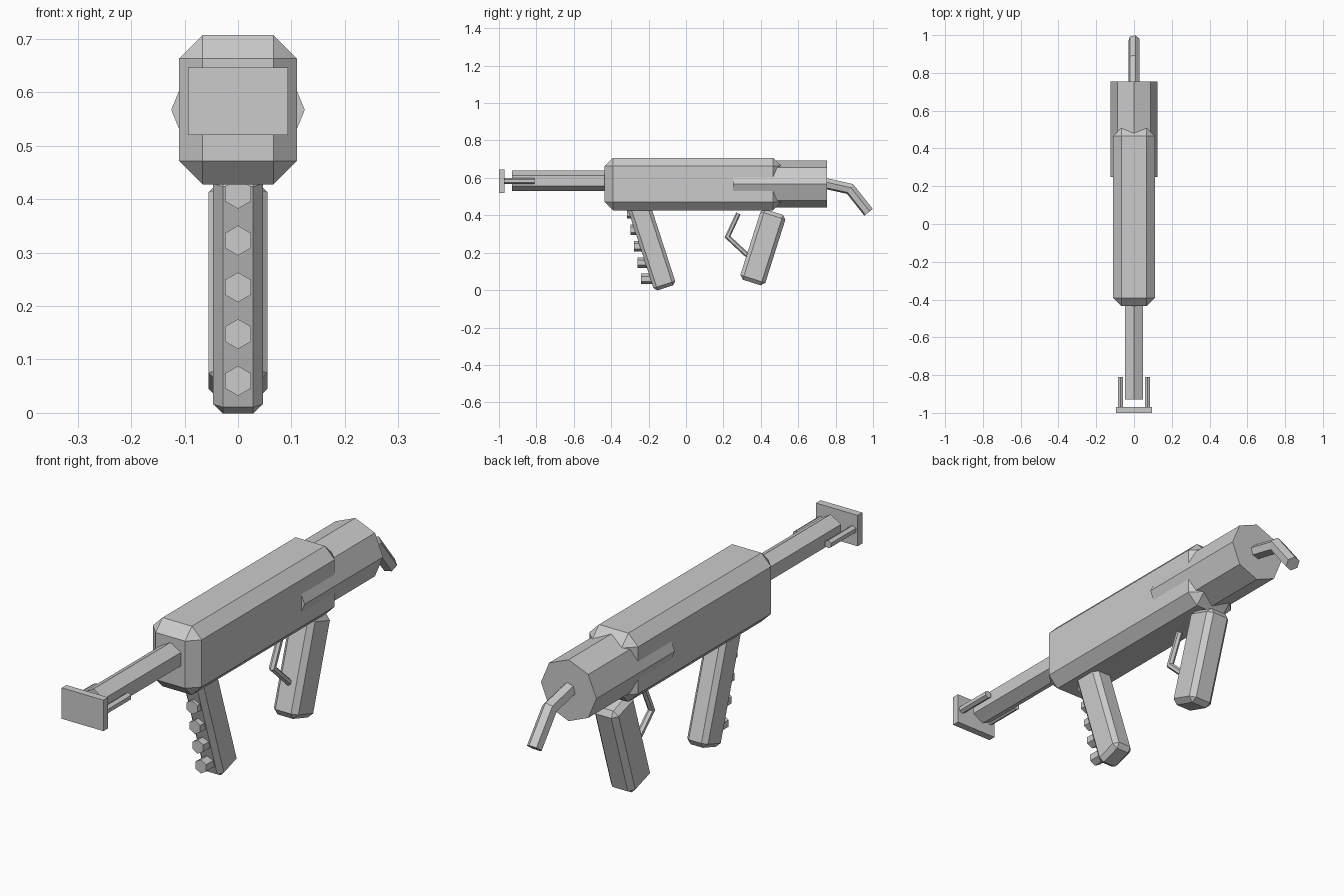
import bpy, bmesh
from math import sin, cos, radians, pi
from mathutils import Vector

if "Cube" in bpy.data.objects:
    bpy.data.objects.remove(bpy.data.objects["Cube"])


def box(name, center, size, tilt=0, bevel=0):
    """Box, optionally tilted about x, with single-segment chamfers."""
    bpy.ops.mesh.primitive_cube_add(size=1, location=center)
    o = bpy.context.object
    o.name = name
    o.scale = size
    bpy.ops.object.transform_apply(location=False, rotation=False, scale=True)
    o.rotation_euler.x = radians(tilt)
    if bevel:
        m = o.modifiers.new("chamfer", 'BEVEL')
        m.width, m.segments, m.limit_method = bevel, 1, 'NONE'
        m.offset_type = 'OFFSET'
    return o


def tube(name, path, r, sides=6, phase=0, x=0):
    """Faceted rod along a path of (y, z) points, with mitred bends."""
    pts = [Vector((x, y, z)) for y, z in path]
    bm = bmesh.new()
    rings = []
    for i, p in enumerate(pts):
        a = (p - pts[i - 1]).normalized() if i else (pts[1] - p).normalized()
        b = (pts[i + 1] - p).normalized() if i + 1 < len(pts) else a
        t = (a + b).normalized()
        n = Vector((0, -t.z, t.y)) / t.dot(a)
        ring = []
        for k in range(sides):
            ang = radians(phase) + 2 * pi * k / sides
            ring.append(bm.verts.new(p + Vector((r * cos(ang), 0, 0)) + n * r * sin(ang)))
        rings.append(ring)
    for r0, r1 in zip(rings, rings[1:]):
        for k in range(sides):
            j = (k + 1) % sides
            bm.faces.new((r0[k], r0[j], r1[j], r1[k]))
    bm.faces.new(rings[0])
    bm.faces.new(rings[-1])
    bmesh.ops.recalc_face_normals(bm, faces=bm.faces)
    me = bpy.data.meshes.new(name)
    bm.to_mesh(me)
    bm.free()
    o = bpy.data.objects.new(name, me)
    bpy.context.collection.objects.link(o)
    return o


# Main housing and rear drum
box("housing", (0, 0.037, 0.567), (0.22, 0.944, 0.28), bevel=0.044)
tube("drum", [(0.25, 0.567), (0.755, 0.567)], 0.125, sides=8)

# Bent hook at the end of the drum
tube("hook", [(0.70, 0.578), (0.755, 0.568), (0.877, 0.541), (0.976, 0.416)], 0.03, phase=15)

# Front rod, end plate and its two side pins
tube("front_rod", [(-0.93, 0.585), (-0.40, 0.585)], 0.055, phase=30)
box("end_plate", (0, -0.985, 0.583), (0.188, 0.03, 0.126))
for s in (-1, 1):
    tube("plate_pin", [(-0.975, 0.583), (-0.81, 0.583)], 0.016, phase=30, x=s * 0.072)

# Front grip with hexagonal studs
box("front_grip", (0, -0.183, 0.236), (0.093, 0.122, 0.47), tilt=18, bevel=0.018)
for i in range(5):
    y, z = -0.24 - i * 0.0188, 0.06 + i * 0.0875
    tube("grip_stud", [(y, z), (y + 0.09, z)], 0.028, phase=30)

# Rear grip
box("rear_grip", (0, 0.411, 0.229), (0.11, 0.14, 0.395), tilt=-17.6, bevel=0.02)

# Bent trigger lever
tube("trigger", [(0.28, 0.41), (0.222, 0.285), (0.34, 0.175)], 0.013, phase=30)
